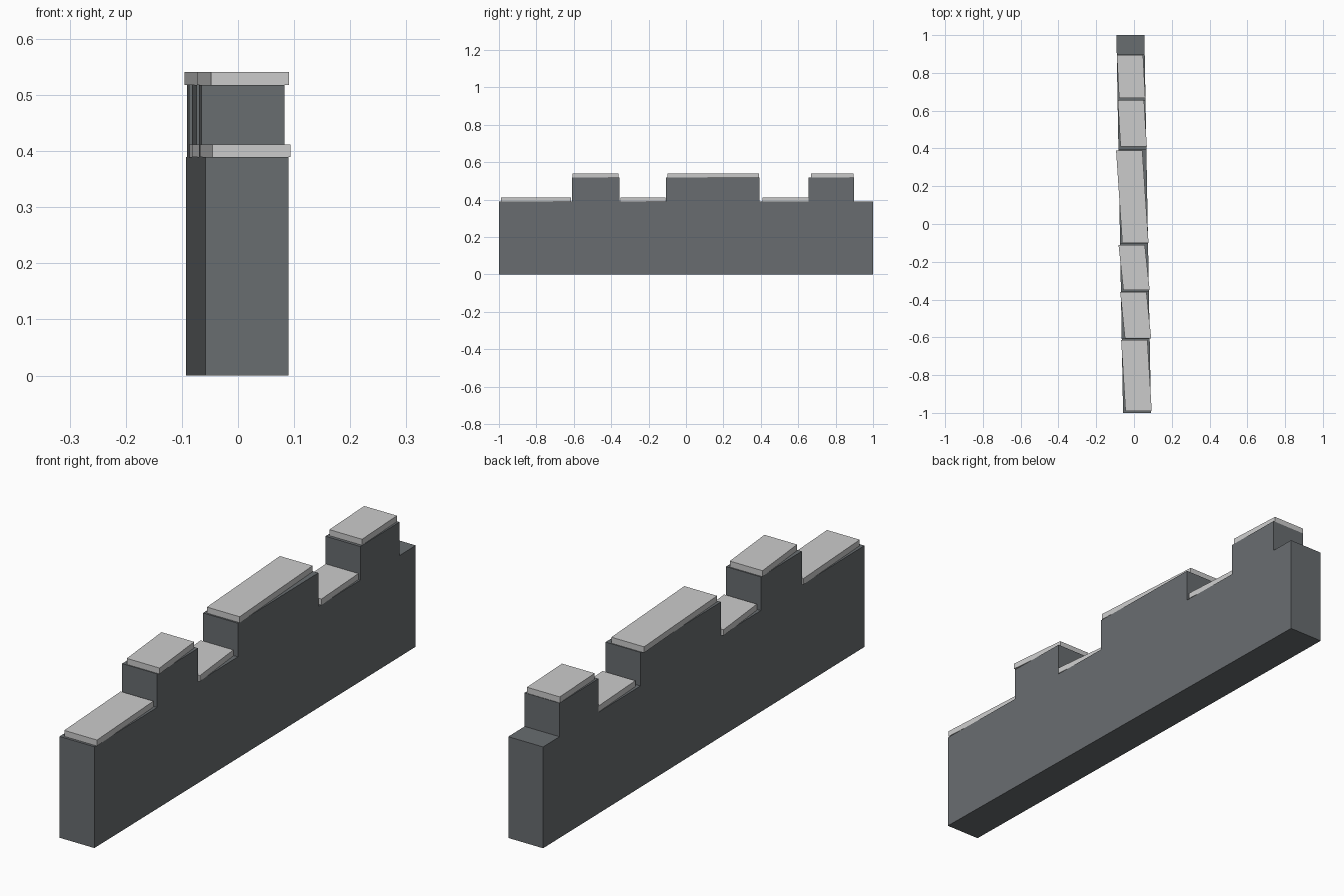
import bpy, bmesh

if "Cube" in bpy.data.objects:
    bpy.data.objects.remove(bpy.data.objects["Cube"])


def material(name, color):
    m = bpy.data.materials.new(name)
    m.diffuse_color = (*color, 1)
    m.use_nodes = True
    m.node_tree.nodes["Principled BSDF"].inputs["Base Color"].default_value = m.diffuse_color
    return m


wall_mat = material("dark stone", (0.14, 0.153, 0.162))
cap_mat = material("pale capstone", (0.6, 0.6, 0.6))

LOW, HIGH, CAP = 0.389, 0.518, 0.023


def make_object(name, bm, mat):
    bmesh.ops.recalc_face_normals(bm, faces=bm.faces)
    me = bpy.data.meshes.new(name)
    bm.to_mesh(me)
    bm.free()
    me.materials.append(mat)
    ob = bpy.data.objects.new(name, me)
    bpy.context.collection.objects.link(ob)


# Wall: stepped side profile extruded across, with a slight slant in plan
steps = [(-0.61, -0.355), (-0.107, 0.394), (0.655, 0.898)]
profile = [(-1, 0), (-1, LOW)]
for a, b in steps:
    profile += [(a, LOW), (a, HIGH), (b, HIGH), (b, LOW)]
profile += [(1, LOW), (1, 0)]

bm = bmesh.new()
face = bm.faces.new([bm.verts.new((-0.0755 - 0.0175 * y, y, z)) for y, z in profile])
ext = bmesh.ops.extrude_face_region(bm, geom=[face])
bmesh.ops.translate(bm, vec=(0.148, 0, 0),
                    verts=[v for v in ext["geom"] if isinstance(v, bmesh.types.BMVert)])
make_object("wall", bm, wall_mat)

# Capstones: y start, y end, left x at start, left x at end, base height
caps = [(-0.99, -0.615, -0.045, -0.068, LOW),
        (-0.606, -0.36, -0.048, -0.073, HIGH),
        (-0.35, -0.11, -0.056, -0.082, LOW),
        (-0.1, 0.39, -0.062, -0.095, HIGH),
        (0.409, 0.655, -0.071, -0.086, LOW),
        (0.667, 0.896, -0.079, -0.091, HIGH)]
for i, (y0, y1, xa, xb, z) in enumerate(caps):
    bm = bmesh.new()
    w = 0.139
    base = bm.faces.new([bm.verts.new(p) for p in
                         ((xa, y0, z), (xa + w, y0, z), (xb + w, y1, z), (xb, y1, z))])
    ext = bmesh.ops.extrude_face_region(bm, geom=[base])
    bmesh.ops.translate(bm, vec=(0, 0, CAP),
                        verts=[v for v in ext["geom"] if isinstance(v, bmesh.types.BMVert)])
    make_object(f"capstone_{i + 1}", bm, cap_mat)
